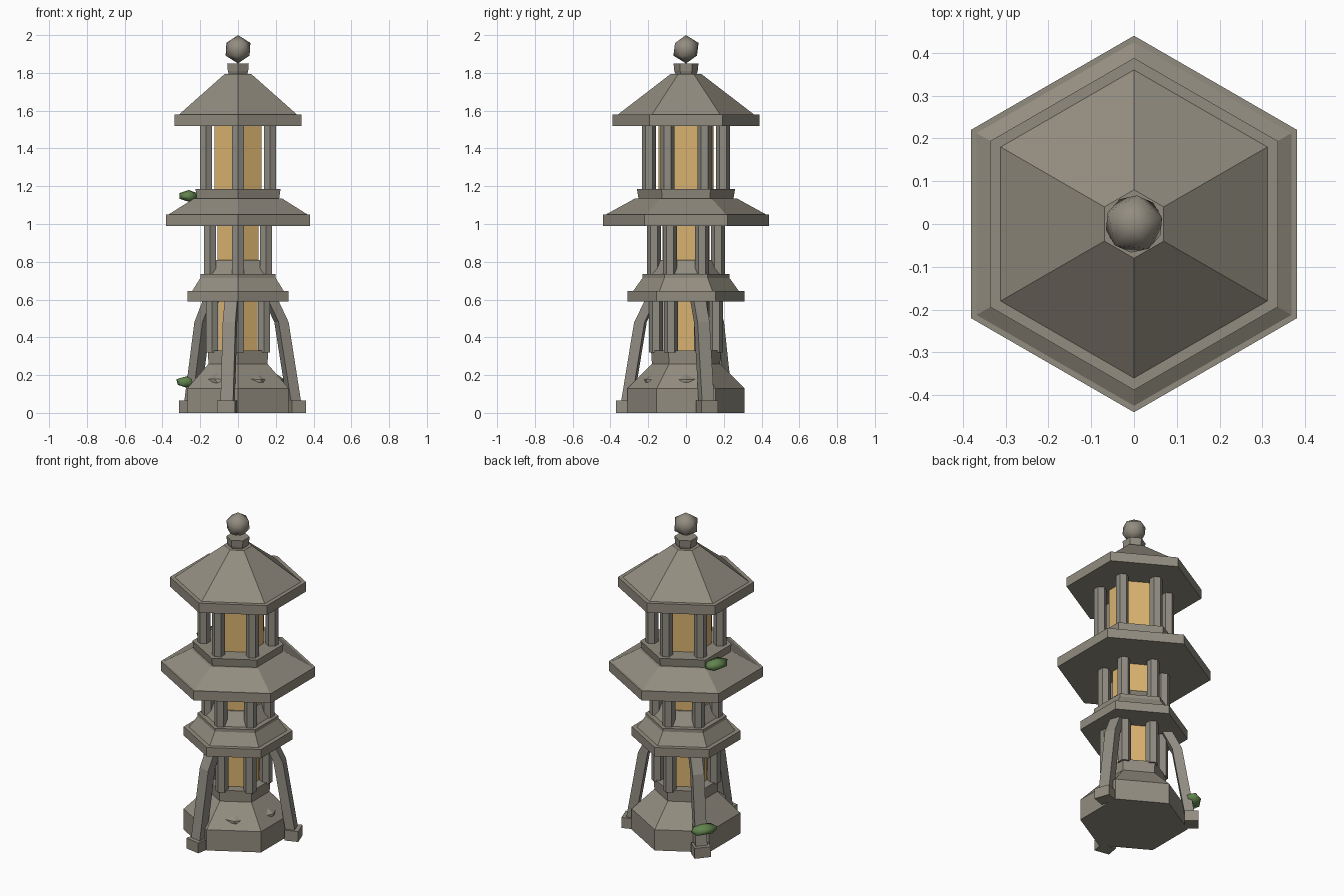
import bpy
import bmesh
import math
import random
from mathutils import Matrix, Vector

random.seed(4)
cube = bpy.data.objects.get("Cube")
if cube:
    bpy.data.objects.remove(cube)


def material(name, rgb):
    mat = bpy.data.materials.new(name)
    mat.use_nodes = True
    mat.diffuse_color = (*rgb, 1)
    mat.node_tree.nodes["Principled BSDF"].inputs["Base Color"].default_value = (*rgb, 1)
    return mat


STONE = material("warm stone", (0.29, 0.265, 0.215))
POST = material("grey stone", (0.28, 0.262, 0.225))
GLOW = material("amber panel", (0.70, 0.45, 0.16))
MOSS = material("moss green", (0.12, 0.23, 0.075))


def finish(name, bm, mat, smooth=False):
    bmesh.ops.recalc_face_normals(bm, faces=bm.faces)
    for f in bm.faces:
        f.smooth = smooth
    mesh = bpy.data.meshes.new(name)
    bm.to_mesh(mesh)
    bm.free()
    mesh.materials.append(mat)
    obj = bpy.data.objects.new(name, mesh)
    bpy.context.collection.objects.link(obj)
    return obj


def polar(r, degrees, z=0):
    a = math.radians(degrees)
    return Vector((r * math.cos(a), r * math.sin(a), z))


def loft(bm, rings):
    """Skin a list of vertex rings and cap both ends."""
    rings = [[bm.verts.new(p) for p in ring] for ring in rings]
    n = len(rings[0])
    for low, high in zip(rings, rings[1:]):
        for i in range(n):
            j = (i + 1) % n
            bm.faces.new((low[i], low[j], high[j], high[i]))
    bm.faces.new(rings[0][::-1])
    bm.faces.new(rings[-1])


def hex_stack(name, profile, mat=STONE):
    """Six-sided tier from (radius, height) pairs, corners front and back."""
    bm = bmesh.new()
    loft(bm, [[polar(r, 30 + 60 * i, z) for i in range(6)] for r, z in profile])
    return finish(name, bm, mat)


def posts(name, ring, low, high, r=0.037):
    bm = bmesh.new()
    for k in range(6):
        centre = polar(ring, 30 + 60 * k)
        loft(bm, [[centre + polar(r, 30 + 60 * i, z) for i in range(6)] for z in (low, high)])
    return finish(name, bm, POST)


def boulder(name, at, size, turn, mat, detail=1, smooth=False, jitter=0.0):
    bm = bmesh.new()
    bmesh.ops.create_icosphere(bm, subdivisions=detail, radius=1)
    for v in bm.verts:
        v.co *= 1 + random.uniform(-jitter, jitter)
    bm.transform(Matrix.Translation(at) @ Matrix.Rotation(math.radians(turn), 4, "Z")
                 @ Matrix.Diagonal((*size, 1)))
    return finish(name, bm, mat, smooth)


# Stone base and plinth
hex_stack("base", [(0.31, 0), (0.31, 0.13), (0.18, 0.26)])
for angle in (300, 240, 0):
    boulder("base_rock", polar(0.2, angle, 0.15), (0.05, 0.085, 0.06), angle, STONE, jitter=0.12)
hex_stack("plinth", [(0.18, 0.255), (0.185, 0.33)])

# Three storeys: glowing core and corner posts
for label, core, ring, low, high in (
        ("lower", 0.12, 0.16, 0.32, 0.60),
        ("middle", 0.125, 0.17, 0.72, 1.0),
        ("upper", 0.145, 0.195, 1.18, 1.53)):
    hex_stack(label + "_core", [(core, low), (core, high)], GLOW)
    posts(label + "_posts", ring, low, high)

# Lower eave with skirt around the middle storey
hex_stack("lower_eave", [(0.31, 0.59), (0.31, 0.645)])
hex_stack("lower_eave_slope", [(0.28, 0.645), (0.23, 0.715), (0.23, 0.735)])
hex_stack("middle_skirt", [(0.20, 0.73), (0.135, 0.81)])

# Widest eave and the block that carries the upper storey
hex_stack("middle_eave", [(0.44, 0.99), (0.44, 1.05)])
hex_stack("middle_eave_slope", [(0.425, 1.05), (0.27, 1.135)])
hex_stack("upper_platform", [(0.25, 1.125), (0.26, 1.185)])

# Top roof and finial
hex_stack("top_eave", [(0.388, 1.52), (0.388, 1.58)])
hex_stack("top_roof", [(0.36, 1.58), (0.08, 1.795)])
hex_stack("finial_neck", [(0.055, 1.79), (0.062, 1.81), (0.066, 1.85)])
boulder("finial", Vector((0, 0, 1.925)), (0.075, 0.075, 0.075), 12, STONE, smooth=True)

# Three bent struts with foot blocks
PATH = [(0.32, 0.03), (0.245, 0.48), (0.185, 0.6)]
for angle in (20, 140, 260):
    side = polar(1, angle + 90)
    bm = bmesh.new()
    rings = []
    for r, z in PATH:
        rings.append([polar(r + dr, angle, z) + side * ds for dr, ds in
                      ((-0.028, -0.034), (0.028, -0.034), (0.028, 0.034), (-0.028, 0.034))])
    loft(bm, rings)
    finish("strut", bm, POST)
    bm = bmesh.new()
    bmesh.ops.create_cube(bm, size=1)
    bm.transform(Matrix.Translation(polar(0.327, angle, 0.0325))
                 @ Matrix.Rotation(math.radians(angle), 4, "Z")
                 @ Matrix.Diagonal((0.08, 0.095, 0.065, 1)))
    finish("strut_foot", bm, STONE)

# Moss clumps
for at, turn in ((Vector((-0.26, 0.07, 1.148)), 165), (Vector((-0.265, 0.205, 0.163)), 140)):
    boulder("moss", at, (0.055, 0.088, 0.034), turn, MOSS, smooth=True, jitter=0.12)
